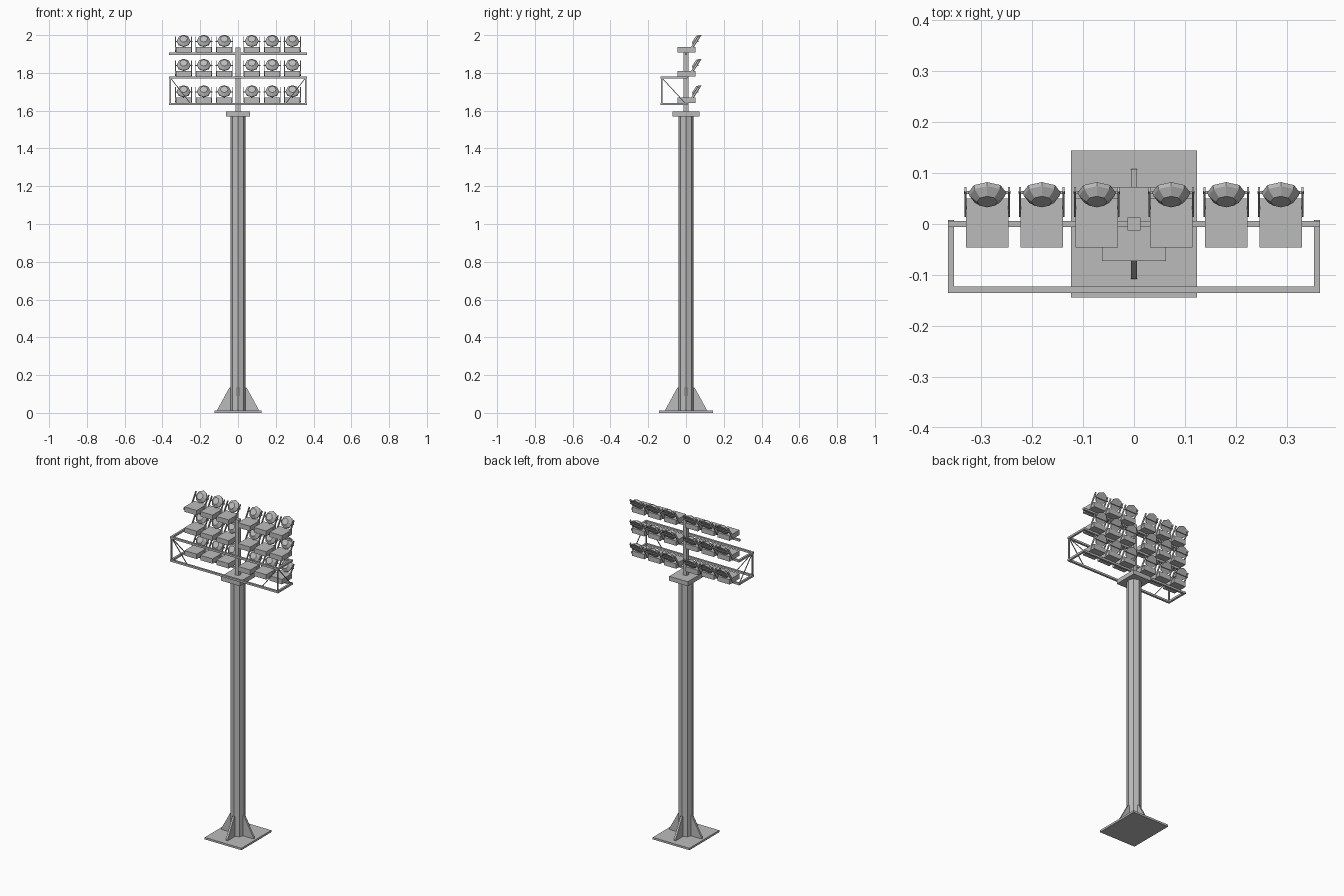
import bpy, bmesh, math
from mathutils import Vector, Matrix

cube = bpy.data.objects.get("Cube")
if cube:
    bpy.data.objects.remove(cube, do_unlink=True)

steel = bpy.data.materials.new("grey_steel")
steel.use_nodes = True
GREY = (0.5, 0.5, 0.5, 1)
steel.diffuse_color = GREY
steel.node_tree.nodes["Principled BSDF"].inputs["Base Color"].default_value = GREY


def finish(name, bm):
    bmesh.ops.recalc_face_normals(bm, faces=bm.faces)
    mesh = bpy.data.meshes.new(name)
    bm.to_mesh(mesh)
    bm.free()
    mesh.materials.append(steel)
    obj = bpy.data.objects.new(name, mesh)
    bpy.context.collection.objects.link(obj)
    return obj


def add_box(bm, center, size, turn=Matrix()):
    matrix = Matrix.Translation(center) @ turn @ Matrix.Diagonal((*size, 1))
    bmesh.ops.create_cube(bm, size=1, matrix=matrix)


def box(name, center, size):
    bm = bmesh.new()
    add_box(bm, center, size)
    return finish(name, bm)


def rod(name, start, end, thick):
    start, end = Vector(start), Vector(end)
    bm = bmesh.new()
    turn = (end - start).to_track_quat('Z', 'Y').to_matrix().to_4x4()
    add_box(bm, (start + end) / 2, (thick, thick, (end - start).length), turn)
    return finish(name, bm)


# Base plate, octagonal pole and cap
box("base_plate", (0, 0, 0.006), (0.248, 0.288, 0.012))
bm = bmesh.new()
bmesh.ops.create_cone(bm, cap_ends=True, segments=8, radius1=0.041, radius2=0.041,
                      depth=1.56, matrix=Matrix.Translation((0, 0, 0.79)))
finish("pole", bm)
box("pole_cap", (0, 0, 1.582), (0.126, 0.145, 0.027))
box("upper_mast", (0, 0, 1.765), (0.025, 0.025, 0.34))

# Triangular gussets around the pole foot
for i in range(4):
    bm = bmesh.new()
    profile = [(0.03, 0.01), (0.108, 0.01), (0.108, 0.02), (0.045, 0.135), (0.03, 0.135)]
    face = bm.faces.new([bm.verts.new((x, -0.006, z)) for x, z in profile])
    side = bmesh.ops.extrude_face_region(bm, geom=[face])["geom"]
    bmesh.ops.translate(bm, vec=(0, 0.012, 0),
                        verts=[v for v in side if isinstance(v, bmesh.types.BMVert)])
    bmesh.ops.rotate(bm, verts=bm.verts, matrix=Matrix.Rotation(i * math.pi / 2, 3, 'Z'))
    finish("gusset", bm)

# Crossbars
ROWS = (1.635, 1.775, 1.902)
LOW, HIGH = ROWS[:2]
FRONT, END, BAR = -0.129, 0.359, 0.012
for z in ROWS:
    box("crossbar", (0, 0, z), (0.73, BAR, BAR))

# Service frame in front of the two lower rows
for z in (LOW, HIGH):
    box("frame_front_bar", (0, FRONT, z), (0.73, BAR, BAR))
    for s in (-1, 1):
        box("frame_side_arm", (s * END, -0.0635, z), (BAR, 0.143, BAR))
for s in (-1, 1):
    corner = (s * END, FRONT, HIGH)
    rod("frame_post", (s * END, FRONT, LOW), corner, 0.007)
    rod("frame_side_brace", corner, (s * END, 0, LOW), 0.004)
    rod("frame_front_brace", corner, (s * 0.25, FRONT, LOW), 0.004)


# Floodlight: ballast box, bracket arms, pivot bar and faceted tilted dome
def floodlight(x, z):
    box("lamp_box", (x, 0.002, z + 0.021), (0.083, 0.096, 0.03))
    bm = bmesh.new()
    lean = Matrix.Rotation(-math.radians(33), 4, 'X')
    for s in (-1, 1):
        add_box(bm, (x + s * 0.0425, 0.043, z + 0.05), (0.004, 0.011, 0.09), lean)
    finish("lamp_bracket", bm)
    box("lamp_pivot", (x, 0.062, z + 0.064), (0.092, 0.006, 0.006))

    bm = bmesh.new()
    rings = []
    for radius, height in ((0.037, 0), (0.035, 0.008), (0.02, 0.022)):
        rings.append([bm.verts.new((radius * math.cos(a * math.pi / 4),
                                    radius * math.sin(a * math.pi / 4), height))
                      for a in range(8)])
    for low, high in zip(rings, rings[1:]):
        for a in range(8):
            b = (a + 1) % 8
            bm.faces.new((low[a], low[b], high[b], high[a]))
    bm.faces.new(rings[0])
    bm.faces.new(rings[-1])
    bm.transform(Matrix.Translation((x, 0.062, z + 0.066)) @
                 Matrix.Rotation(math.radians(57), 4, 'X'))
    finish("lamp_dome", bm)


for z in ROWS:
    for x in (0.073, 0.181, 0.288):
        for s in (-1, 1):
            floodlight(s * x, z)
